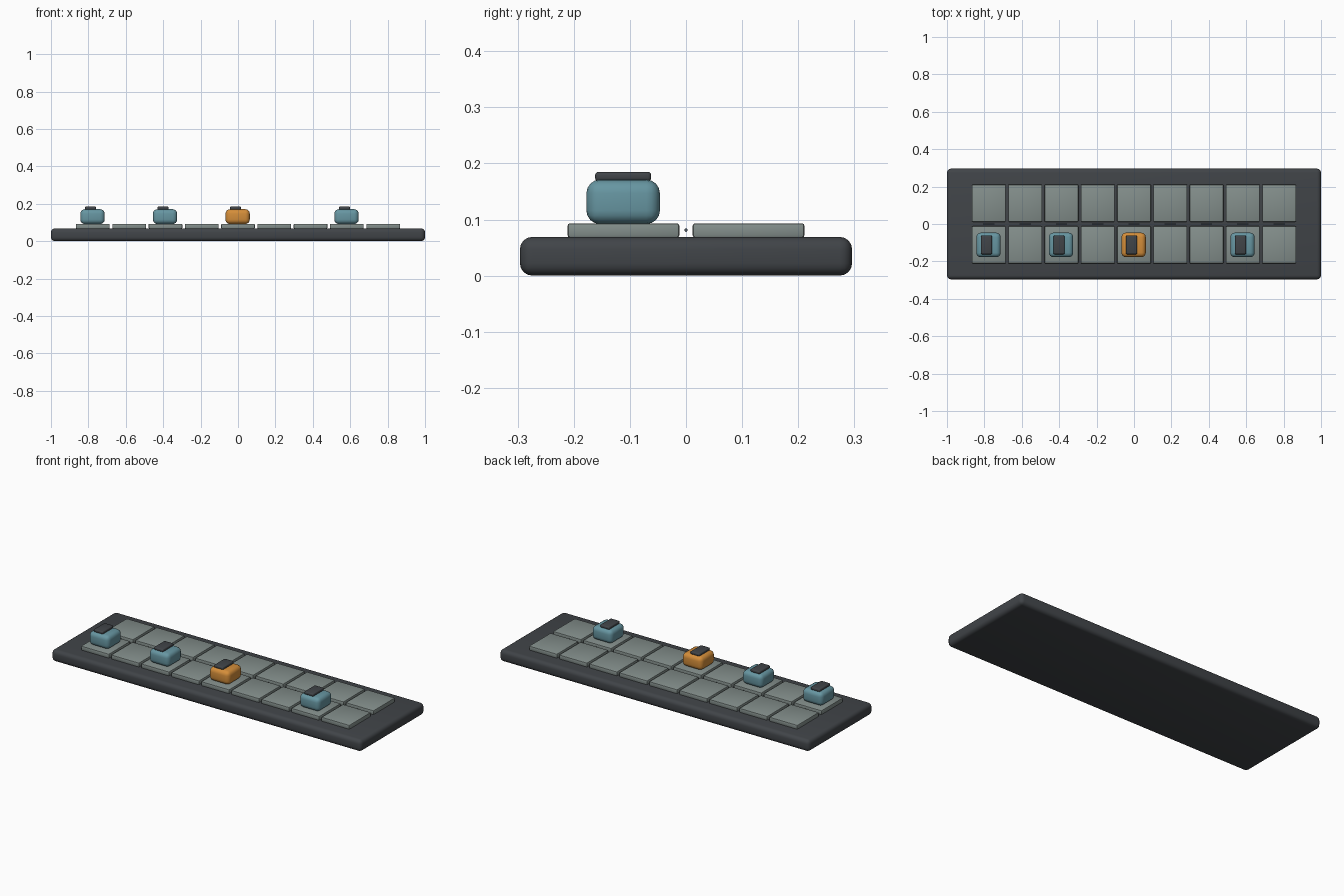
import bpy
import math

if "Cube" in bpy.data.objects:
    bpy.data.objects.remove(bpy.data.objects["Cube"])


def material(name, colour):
    m = bpy.data.materials.new(name)
    m.diffuse_color = (*colour, 1.0)
    m.use_nodes = True
    m.node_tree.nodes["Principled BSDF"].inputs["Base Color"].default_value = m.diffuse_color
    return m


CHARCOAL = material("charcoal", (0.052, 0.058, 0.065))
GREY = material("grey green", (0.23, 0.275, 0.262))
BLUE = material("dusty blue", (0.135, 0.305, 0.36))
ORANGE = material("orange", (0.66, 0.27, 0.042))
PIN = material("slate pin", (0.07, 0.09, 0.11))


def finish(obj, name, mat):
    obj.name = name
    obj.data.materials.append(mat)
    bpy.ops.object.shade_smooth_by_angle(angle=math.radians(35))
    return obj


def rounded_box(name, centre, size, radius, segments, mat):
    bpy.ops.mesh.primitive_cube_add(size=1, location=centre)
    obj = bpy.context.object
    obj.scale = size
    bpy.ops.object.transform_apply(location=False, rotation=False, scale=True)
    bevel = obj.modifiers.new("rounded edges", "BEVEL")
    bevel.width = radius
    bevel.segments = segments
    bpy.ops.object.modifier_apply(modifier=bevel.name)
    return finish(obj, name, mat)


# Base slab
rounded_box("base", (0, 0, 0.0355), (2.0, 0.592, 0.069), 0.022, 4, CHARCOAL).location.z = 0.0345

# Two rows of nine tiles with a small pin between each pair
PITCH = 0.194
ROW_Y = 0.1115
for i in range(9):
    x = (i - 4) * PITCH
    for side, label in ((-1, "front"), (1, "back")):
        rounded_box(f"{label}_tile_{i + 1}", (x, side * ROW_Y, 0.0805),
                    (0.18, 0.199, 0.025), 0.004, 2, GREY)
    bpy.ops.mesh.primitive_cylinder_add(vertices=12, radius=0.003, depth=0.06,
                                        location=(x, 0, 0.081),
                                        rotation=(0, math.pi / 2, 0))
    finish(bpy.context.object, f"pin_{i + 1}", PIN)

# Playing blocks on the front row, each with an off-centre dark cap
for column, mat in ((0, BLUE), (2, BLUE), (4, ORANGE), (7, BLUE)):
    x = (column - 4) * PITCH - 0.002
    rounded_box(f"block_{column + 1}", (x, -0.112, 0.1315),
                (0.13, 0.131, 0.079), 0.024, 4, mat)
    rounded_box(f"block_cap_{column + 1}", (x - 0.011, -0.112, 0.1765),
                (0.06, 0.1, 0.017), 0.006, 3, CHARCOAL)
